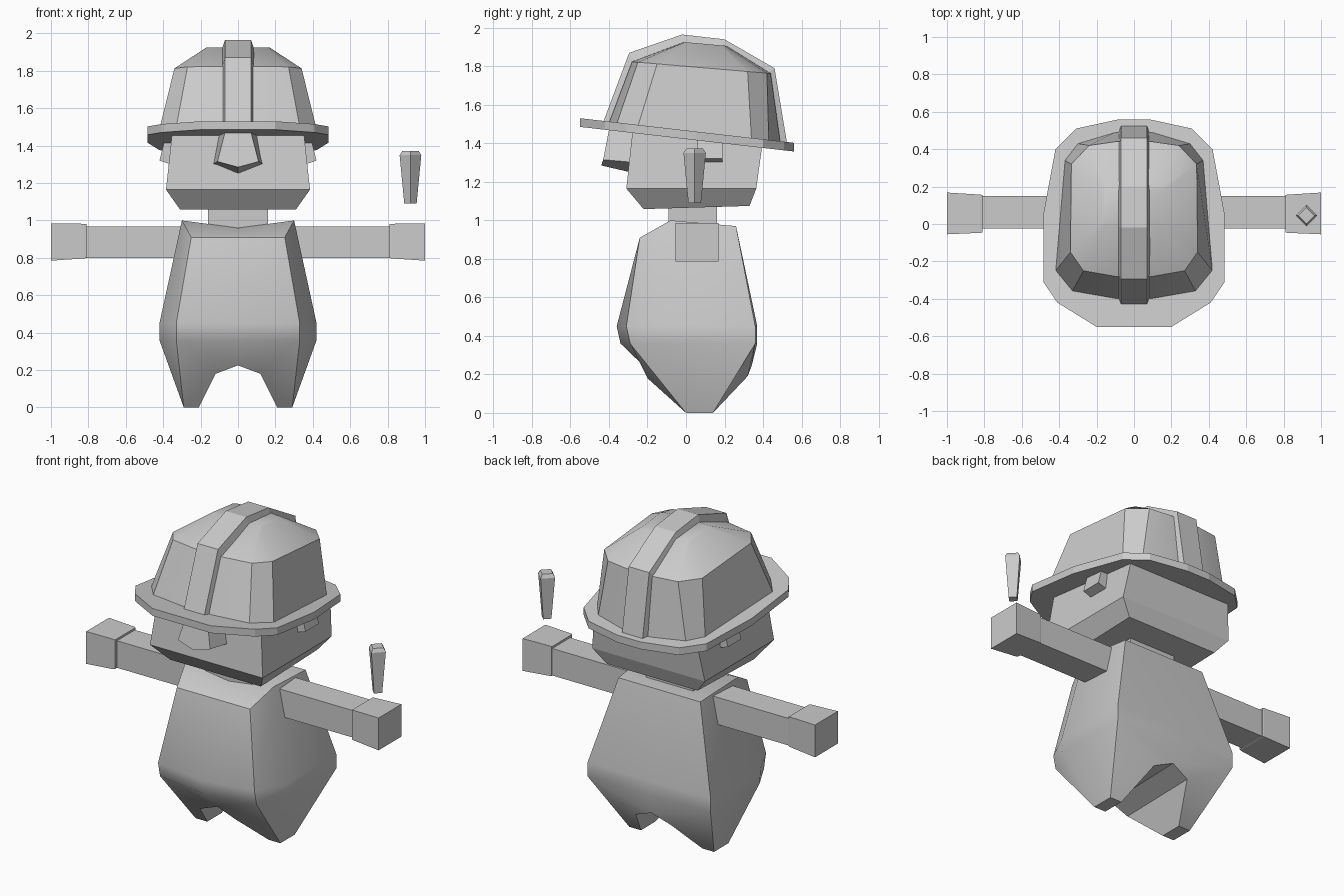
import bpy, bmesh, math
from mathutils import Vector, Matrix

cube = bpy.data.objects.get("Cube")
if cube:
    bpy.data.objects.remove(cube, do_unlink=True)

grey = bpy.data.materials.new("plain grey")
grey.use_nodes = True
grey.diffuse_color = (0.6, 0.6, 0.6, 1)
grey.node_tree.nodes["Principled BSDF"].inputs["Base Color"].default_value = (0.6, 0.6, 0.6, 1)


def make(name, verts, faces, smooth=False, mirror=False):
    """Mesh object from points and faces, optionally mirrored and welded across x."""
    bm = bmesh.new()
    for sign in ((1, -1) if mirror else (1,)):
        vs = [bm.verts.new((sign * x, y, z)) for x, y, z in verts]
        for f in faces:
            bm.faces.new([vs[i] for i in f])
    bmesh.ops.remove_doubles(bm, verts=bm.verts, dist=0.0005)
    bmesh.ops.recalc_face_normals(bm, faces=bm.faces)
    mesh = bpy.data.meshes.new(name)
    bm.to_mesh(mesh)
    bm.free()
    mesh.materials.append(grey)
    obj = bpy.data.objects.new(name, mesh)
    bpy.context.collection.objects.link(obj)
    if smooth:
        bpy.ops.object.select_all(action='DESELECT')
        obj.select_set(True)
        bpy.context.view_layer.objects.active = obj
        bpy.ops.object.shade_smooth_by_angle(angle=math.radians(30))
    return obj


def loft(name, rings, smooth=False):
    """Closed skin through rings of equal length, capped at both ends."""
    n = len(rings[0])
    verts = [p for r in rings for p in r]
    faces = [(k * n + i, k * n + (i + 1) % n, (k + 1) * n + (i + 1) % n, (k + 1) * n + i)
             for k in range(len(rings) - 1) for i in range(n)]
    faces += [tuple(range(n)), tuple(range(len(verts) - n, len(verts)))]
    return make(name, verts, faces, smooth)


def sym(half, z, slope=0.0):
    """Full ring from its +x half, lying on a plane that tilts along y."""
    full = half + [(-x, y) for x, y in reversed(half)]
    return [(x, y, z + slope * y) for x, y in full]


def rect_x(x, y0, y1, z0, z1):
    return [(x, y0, z0), (x, y1, z0), (x, y1, z1), (x, y0, z1)]


# Body with stubby legs, half modelled then mirrored
body_points = [
    (0, -.10, .96), (.30, -.08, 1.0), (.28, .26, .97), (0, .26, .97),          # top
    (0, -.24, .91), (.25, -.24, .91),                                          # chest
    (0, -.36, .45), (.33, -.31, .45), (.42, -.13, .45), (.42, .36, .45), (0, .37, .45),
    (0, -.34, .36), (.33, -.29, .36), (.42, -.12, .36), (.42, .36, .36), (0, .37, .36),
    (0, -.2, .225), (.12, -.2, .18), (0, .34, .24), (.12, .32, .19),           # crotch
    (.21, 0, 0), (.29, 0, 0), (.29, .14, 0), (.21, .14, 0)]                    # foot
body_faces = [
    (0, 1, 2, 3), (4, 5, 1, 0), (6, 7, 5, 4), (7, 8, 1, 5), (8, 9, 2, 1), (9, 10, 3, 2),
    (11, 12, 7, 6), (12, 13, 8, 7), (13, 14, 9, 8), (14, 15, 10, 9),
    (16, 17, 12, 11), (17, 20, 21, 12), (12, 21, 13), (13, 21, 22, 14),
    (14, 22, 23, 19), (14, 19, 18, 15), (20, 23, 22, 21), (17, 19, 23, 20), (16, 18, 19, 17)]
make("body", body_points, body_faces, smooth=True, mirror=True)

# Neck
loft("neck", [sym([(.16, -.09), (.16, .16)], z) for z in (.90, 1.09)])

# Head: box with a narrowed jaw
loft("head", [sym([(.31, -.22), (.31, .33)], 1.065, .03),
              sym([(.385, -.31), (.385, .365)], 1.165),
              sym([(.35, -.275), (.35, .40)], 1.46, -.1)])

# Nose: pentagon narrowing toward the front
loft("nose", [
    [(-.10, -.26, 1.47), (-.135, -.26, 1.30), (0, -.29, 1.25), (.135, -.26, 1.30), (.10, -.26, 1.47)],
    [(-.07, -.40, 1.47), (-.11, -.43, 1.315), (0, -.44, 1.285), (.11, -.43, 1.315), (.07, -.40, 1.47)]])

# Arms, hands and ears on both sides
for side, s in (("left", 1), ("right", -1)):
    loft(side + "_arm", [rect_x(s * x, -.025, .15, .80, .967) for x in (.2, .84)])
    loft(side + "_hand", [rect_x(s * .81, -.045, .155, .80, .98),
                          rect_x(s * .82, -.047, .157, .797, .982),
                          rect_x(s * 1.0, -.055, .168, .785, .985)])
    loft(side + "_ear", [[(s * .30, .06, 1.28), (s * .30, .19, 1.28),
                          (s * .28, .19, 1.40), (s * .28, .06, 1.40)],
                         [(s * .42, .06, 1.32), (s * .42, .19, 1.32),
                          (s * .395, .19, 1.42), (s * .395, .06, 1.42)]])

# Floating marker above the left hand: four-sided tapered peg
loft("floating_marker", [
    [(.922 + r * math.cos(a * math.pi / 2), .045 + r * math.sin(a * math.pi / 2), z)
     for a in range(4)] for r, z in ((.033, 1.09), (.058, 1.35), (.043, 1.372))])

# Helmet brim, tilted down toward the back
brim = [(.20, -.55), (.41, -.42), (.485, -.31), (.485, .05), (.42, .40), (.31, .51), (.08, .56)]
loft("helmet_brim", [sym(brim, 1.422, -.115), sym(brim, 1.467, -.115)])

# Helmet crown: chamfered shell with a faceted top
crown_rings = [
    ([(.10, -.40), (.33, -.36), (.42, -.25), (.37, .34), (.30, .43), (.10, .49)], 1.46, -.115),
    ([(.10, -.28), (.27, -.25), (.34, -.15), (.335, .32), (.24, .42), (.10, .44)], 1.80, -.085),
    ([(.08, -.01), (.15, -.005), (.17, .01), (.165, .18), (.15, .20), (.08, .21)], 1.925, -.09)]
loft("helmet_crown", [sym(h, z, t) for h, z, t in crown_rings], smooth=True)

# Raised ridge over the crown, outer edge slightly narrower than its foot
ridge = [(-.43, 1.51), (-.295, 1.87), (-.02, 1.965), (.20, 1.94), (.46, 1.79), (.525, 1.40)]
foot = [(-.36, 1.50), (-.24, 1.79), (-.01, 1.89), (.18, 1.87), (.39, 1.74), (.45, 1.41)]
n = len(ridge)
ridge_points = [(x, y, z) for x, path in ((.07, ridge), (.095, foot), (-.07, ridge), (-.095, foot))
                for y, z in path]
ridge_faces = []
for a, b in ((0, 1), (1, 3), (3, 2), (2, 0)):
    ridge_faces += [(a * n + i, a * n + i + 1, b * n + i + 1, b * n + i) for i in range(n - 1)]
ridge_faces += [(0, n, 3 * n, 2 * n), (n - 1, 2 * n - 1, 4 * n - 1, 3 * n - 1)]
make("helmet_ridge", ridge_points, ridge_faces)
